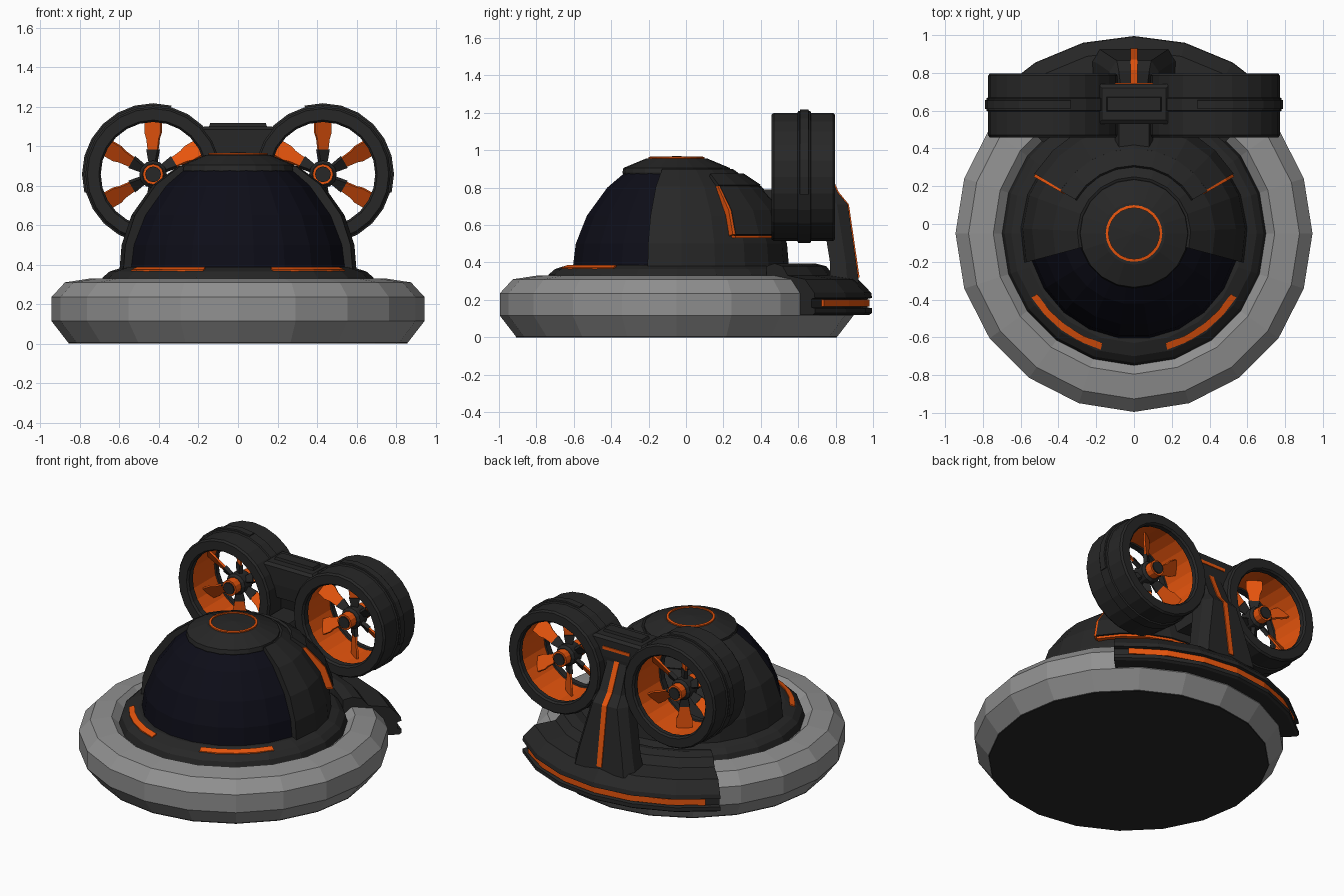
import bpy, bmesh
from math import sin, cos, radians
from mathutils import Vector, Matrix

if "Cube" in bpy.data.objects:
    bpy.data.objects.remove(bpy.data.objects["Cube"])

CY = -0.05  # centre of the round body in y


def material(name, rgb):
    m = bpy.data.materials.new(name)
    m.diffuse_color = (*rgb, 1)
    m.use_nodes = True
    m.node_tree.nodes["Principled BSDF"].inputs["Base Color"].default_value = m.diffuse_color
    return m


DARK = material("dark_shell", (0.02, 0.02, 0.02))
ORANGE = material("orange_trim", (0.8, 0.09, 0.004))
GLASS = material("window_glass", (0.004, 0.004, 0.009))
RUBBER = material("skirt_grey", (0.28, 0.28, 0.28))


def finish(name, bm, mat):
    bmesh.ops.remove_doubles(bm, verts=bm.verts, dist=1e-5)
    bmesh.ops.recalc_face_normals(bm, faces=bm.faces)
    me = bpy.data.meshes.new(name)
    bm.to_mesh(me)
    bm.free()
    me.materials.append(mat)
    ob = bpy.data.objects.new(name, me)
    bpy.context.collection.objects.link(ob)
    return ob


def add_loft(bm, sections, closed=False):
    """Bridge equal-length point loops; cap the ends unless closed."""
    rings = [[bm.verts.new(p) for p in s] for s in sections]
    n = len(rings[0])
    for i in range(len(rings) if closed else len(rings) - 1):
        a, b = rings[i], rings[(i + 1) % len(rings)]
        for j in range(n):
            k = (j + 1) % n
            bm.faces.new((a[j], a[k], b[k], b[j]))
    if not closed:
        bm.faces.new(rings[0])
        bm.faces.new(rings[-1])


def loft(name, sections, mat):
    bm = bmesh.new()
    add_loft(bm, sections)
    return finish(name, bm, mat)


def lathe(name, profile, mat, a0=0, a1=360, segs=20, fan=None):
    """Sweep a closed (radius, height) profile round z, or round y at fan=(x, z)."""
    full = a1 - a0 >= 360
    sections = []
    for i in range(segs if full else segs + 1):
        a = radians(a0 + (a1 - a0) * i / segs)
        c, s = cos(a), sin(a)
        if fan:
            sections.append([(fan[0] + r * c, h, fan[1] + r * s) for r, h in profile])
        else:
            sections.append([(r * c, CY + r * s, h) for r, h in profile])
    bm = bmesh.new()
    add_loft(bm, sections, full)
    bmesh.ops.dissolve_degenerate(bm, dist=1e-6, edges=bm.edges)
    return finish(name, bm, mat)


def slab(hw, y0, y1, z, rear=1.0):
    """Horizontal section, with the rear side optionally narrower."""
    ym = y0 + (y1 - y0) * 0.6
    return [(-hw, y0, z), (hw, y0, z), (hw, ym, z),
            (hw * rear, y1, z), (-hw * rear, y1, z), (-hw, ym, z)]


# Inflated skirt and its underside
lathe("air_skirt", [(0.86, 0.005), (0.945, 0.115), (0.945, 0.235), (0.876, 0.31),
                    (0.745, 0.33), (0.70, 0.29), (0.6, 0.05)], RUBBER)
lathe("underside", [(0, 0), (0.858, 0), (0.858, 0.012), (0, 0.012)], DARK)

# Deck ring round the cabin, with front light strips
lathe("deck_ring", [(0.70, 0.28), (0.685, 0.335), (0.65, 0.365), (0.58, 0.387),
                    (0.5, 0.387), (0.5, 0.28)], DARK)
for side, a in (("left", -148), ("right", -74)):
    lathe(side + "_front_light", [(0.64, 0.355), (0.64, 0.374), (0.605, 0.387),
                                  (0.605, 0.355)], ORANGE, a, a + 42, 4)

# Cabin dome: frame, window, roof cap
dome = [(0.6, 0.38), (0.59, 0.5), (0.54, 0.65), (0.43, 0.805), (0.30, 0.90)]
inner = [(r - 0.08, z - 0.03) for r, z in reversed(dome)]
lathe("cabin_frame", dome + inner, DARK, -15, 195, 12)
glass = [(0.56, 0.38), (0.545, 0.5), (0.485, 0.65), (0.375, 0.80), (0.28, 0.88)]
lathe("cabin_window", glass + [(0.2, 0.8), (0.45, 0.38)], GLASS, -165, -15, 9)
lathe("roof_cap", [(0.28, 0.85), (0.29, 0.88), (0.285, 0.905), (0.165, 0.955),
                   (0, 0.97), (0, 0.85)], DARK)
lathe("roof_light", [(0.135, 0.94), (0.135, 0.966), (0.15, 0.964), (0.15, 0.94)], ORANGE, segs=24)

# Raised rear cowl on the dome with orange edges
cowl = [(0.56, 0.54), (0.615, 0.55), (0.57, 0.68), (0.45, 0.81), (0.40, 0.80)]
lathe("rear_cowl", cowl, DARK, 31, 149, 8)
lathe("cowl_brim", [(0.36, 0.875), (0.45, 0.815), (0.43, 0.785), (0.33, 0.83)], DARK, 30, 150, 8)
lathe("cowl_bottom_trim", [(0.56, 0.53), (0.61, 0.53), (0.61, 0.545), (0.56, 0.545)],
      ORANGE, 31, 149, 8)
for side, a in (("right", 29.5), ("left", 149)):
    lathe(side + "_cowl_trim", [(r - 0.005, z) for r, z in cowl], ORANGE, a, a + 1.5, 1)

# Rear hull wrapped over the skirt, with a recessed light strip
lathe("rear_hull", [(0.68, 0.28), (0.68, 0.38), (0.74, 0.395), (0.80, 0.38), (0.84, 0.33),
                    (0.97, 0.31), (1.04, 0.238), (1.045, 0.21), (1.02, 0.205), (1.02, 0.16),
                    (1.045, 0.155), (1.045, 0.13), (1.03, 0.12), (0.9, 0.12)], DARK, 45, 135, 6)
lathe("rear_light", [(1.0, 0.165), (1.03, 0.165), (1.03, 0.203), (1.0, 0.203)],
      ORANGE, 50, 130, 6)

# Pylon carrying the fans, with neck to the dome and centre light
loft("fan_pylon", [slab(0.225, 0.77, 0.925, 0.29, 0.8), slab(0.2, 0.77, 0.91, 0.40, 0.8),
                   slab(0.13, 0.72, 0.865, 0.71, 0.7), slab(0.115, 0.6, 0.81, 0.775, 0.7),
                   slab(0.1, 0.55, 0.72, 0.99, 0.7)], DARK)
loft("pylon_neck", [slab(0.1, 0.36, 0.74, 0.62), slab(0.1, 0.32, 0.72, 0.75),
                    slab(0.08, 0.30, 0.68, 0.79)], DARK)
line = [(0.928, 0.32), (0.871, 0.71), (0.816, 0.777), (0.735, 0.965)]
loft("pylon_light", [slab(0.018, y - 0.03, y, z) for y, z in line], ORANGE)

# Bridge between the ducts
loft("fan_bridge", [slab(0.1, 0.54, 0.73, 0.88), slab(0.17, 0.53, 0.74, 0.97),
                    slab(0.19, 0.53, 0.74, 1.085), slab(0.17, 0.55, 0.72, 1.1)], DARK)
loft("bridge_plate", [slab(0.15, 0.595, 0.675, 1.09), slab(0.14, 0.60, 0.67, 1.117)], DARK)
loft("bridge_light", [slab(0.1, 0.72, 0.746, 1.02), slab(0.1, 0.72, 0.746, 1.04)], ORANGE)

# Ducted fans
for side, s in (("left", -1), ("right", 1)):
    c = (0.43 * s, 0.857)
    lathe(side + "_duct", [(0.265, 0.47), (0.275, 0.457), (0.333, 0.457), (0.343, 0.47),
                           (0.343, 0.785), (0.333, 0.797), (0.275, 0.797), (0.265, 0.785),
                           (0.265, 0.755), (0.285, 0.745), (0.285, 0.52), (0.265, 0.51)],
          DARK, segs=24, fan=c)
    lathe(side + "_duct_liner", [(0.273, 0.512), (0.273, 0.75), (0.295, 0.75), (0.295, 0.512)],
          ORANGE, segs=24, fan=c)
    lathe(side + "_duct_band", [(0.33, 0.59), (0.352, 0.6), (0.352, 0.665), (0.33, 0.675)],
          DARK, segs=24, fan=c)
    # Outer raised guard on the band
    a = 75 if s < 0 else -15
    lathe(side + "_duct_guard", [(0.34, 0.605), (0.36, 0.61), (0.36, 0.655), (0.34, 0.66)],
          DARK, a, a + 120, 8, fan=c)
    # Hub
    lathe(side + "_hub", [(0, 0.52), (0.052, 0.52), (0.052, 0.735), (0, 0.735)],
          ORANGE, segs=12, fan=c)
    lathe(side + "_hub_collar", [(0, 0.575), (0.055, 0.575), (0.07, 0.59), (0.07, 0.67),
                                 (0.055, 0.685), (0, 0.685)], DARK, segs=12, fan=c)
    lathe(side + "_hub_caps", [(0, 0.512), (0.04, 0.512), (0.04, 0.743), (0, 0.743)],
          DARK, segs=12, fan=c)
    # Six pitched blades and their dark roots
    for part, mat, stations in (("blades", ORANGE, ((0.11, 0.028), (0.18, 0.038), (0.21, 0.05), (0.272, 0.05))),
                                ("blade_roots", DARK, ((0.06, 0.02), (0.125, 0.034)))):
        t = 0.006 if mat == ORANGE else 0.012
        bm = bmesh.new()
        for k in range(6):
            m = (Matrix.Translation((c[0], 0.63, c[1]))
                 @ Matrix.Rotation(radians(30 + 60 * k), 4, 'Y')
                 @ Matrix.Rotation(radians(35 * s), 4, 'X'))
            add_loft(bm, [[m @ Vector((r, t * i, w * j)) for i, j in
                           ((-1, -1), (1, -1), (1, 1), (-1, 1))] for r, w in stations])
        finish(side + "_" + part, bm, mat)
